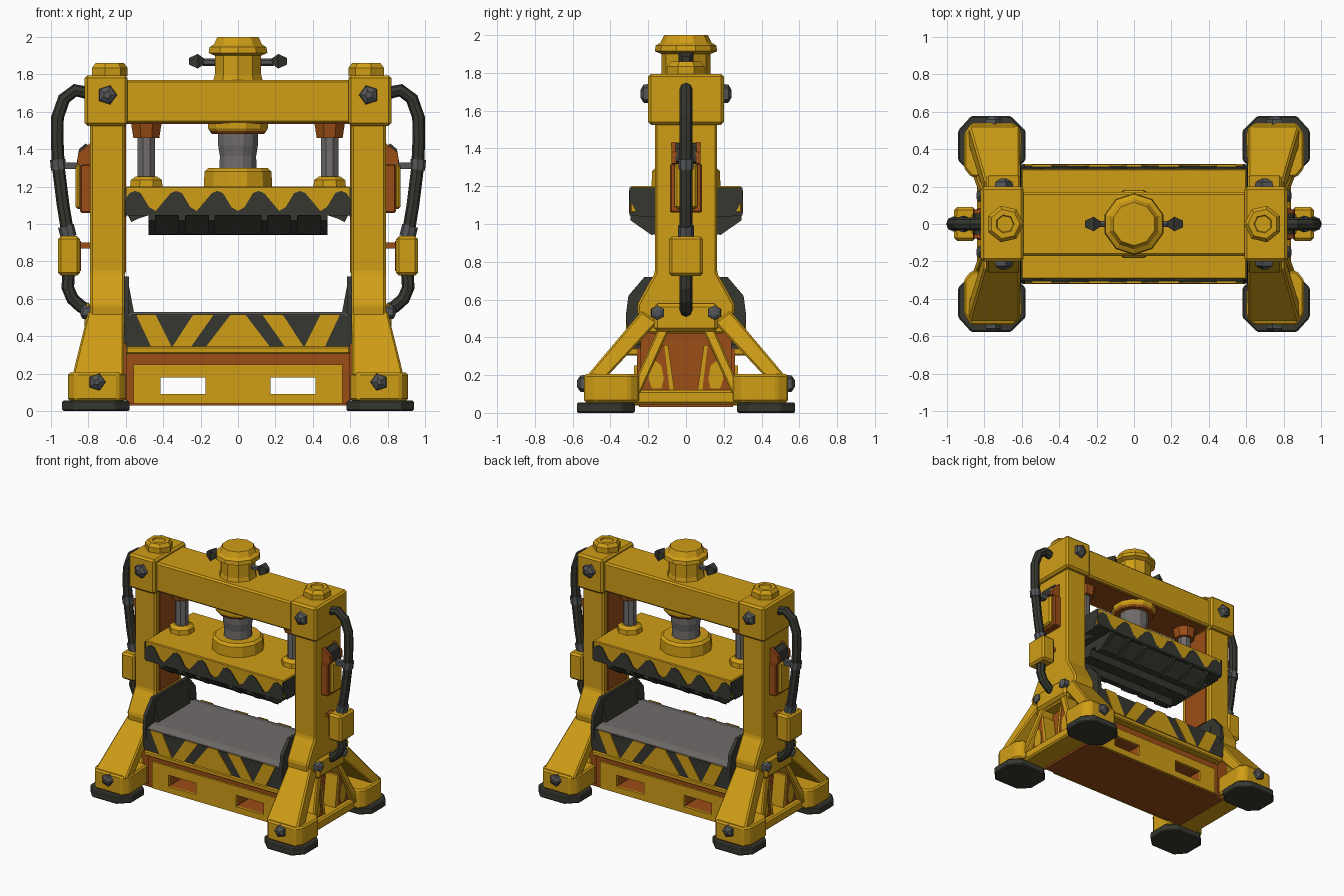
import bpy, bmesh, math
from mathutils import Vector

if "Cube" in bpy.data.objects:
    bpy.data.objects.remove(bpy.data.objects["Cube"])


def material(name, rgb):
    m = bpy.data.materials.new(name)
    m.diffuse_color = (*rgb, 1)
    m.use_nodes = True
    m.node_tree.nodes["Principled BSDF"].inputs["Base Color"].default_value = m.diffuse_color
    return m


YELLOW = material("machine yellow", (0.63, 0.34, 0.008))
ORANGE = material("rust orange", (0.33, 0.075, 0.008))
DARK = material("dark rubber", (0.038, 0.038, 0.03))
STEEL = material("steel grey", (0.16, 0.15, 0.145))
BOLT = material("bolt grey", (0.085, 0.09, 0.095))


def skin(name, rings, mat, mir="", bevel=0.0):
    """Join closed rings of points in order, cap the ends, mirror in world axes."""
    bm = bmesh.new()
    vs = [[bm.verts.new(p) for p in r] for r in rings]
    n = len(rings[0])
    for a, b in zip(vs, vs[1:]):
        for i in range(n):
            j = (i + 1) % n
            bm.faces.new((a[i], a[j], b[j], b[i]))
    bm.faces.new(vs[0])
    bm.faces.new(vs[-1])
    bmesh.ops.recalc_face_normals(bm, faces=bm.faces)
    me = bpy.data.meshes.new(name)
    bm.to_mesh(me)
    bm.free()
    me.materials.append(mat)
    ob = bpy.data.objects.new(name, me)
    bpy.context.collection.objects.link(ob)
    if bevel:
        b = ob.modifiers.new("bevel", 'BEVEL')
        b.width, b.segments = bevel, 1
    if mir:
        m = ob.modifiers.new("mirror", 'MIRROR')
        m.use_axis = ("x" in mir, "y" in mir, False)
        m.use_mirror_merge = False
    return ob


def place(axis, u, v, w):
    return {"x": (w, u, v), "y": (u, w, v), "z": (u, v, w)}[axis]


def prism(name, mat, axis, poly, a, b, mir="", bevel=0.0):
    return skin(name, [[place(axis, u, v, w) for u, v in poly] for w in (a, b)], mat, mir, bevel)


def box(name, mat, x, y, z, mir="", bevel=0.0):
    poly = [(x[0], y[0]), (x[1], y[0]), (x[1], y[1]), (x[0], y[1])]
    return prism(name, mat, "z", poly, z[0], z[1], mir, bevel)


def lathe(name, mat, axis, c, prof, sides, mir=""):
    """prof = (position along axis, radius); c = centre in the other two axes."""
    rings = [[place(axis, c[0] + r * math.cos(2 * math.pi * (k + .5) / sides),
                    c[1] + r * math.sin(2 * math.pi * (k + .5) / sides), w)
              for k in range(sides)] for w, r in prof]
    return skin(name, rings, mat, mir)


def hose(name, mat, path, r, mir):
    pts = [Vector((x, 0, z)) for x, z in path]
    rings = []
    for i, p in enumerate(pts):
        t = (pts[min(i + 1, len(pts) - 1)] - pts[max(i - 1, 0)]).normalized()
        n = Vector((t.z, 0, -t.x))
        rings.append([p + r * (math.cos(k * math.pi / 4) * n + math.sin(k * math.pi / 4) * Vector((0, 1, 0)))
                      for k in range(8)])
    return skin(name, rings, mat, mir)


def sym(pts):
    """Complete a half outline (u > 0, top to bottom) with its mirror image."""
    return pts + [(-u, v) for u, v in reversed(pts)]


def ring4(x0, x1, y0, y1, z0, z1):
    return [(x0, y0, z0), (x1, y0, z0), (x1, y1, z1), (x0, y1, z1)]


# Feet: rubber pads, blocks and sloping legs
pad = [(.66, .27), (.87, .27), (.94, .34), (.94, .5), (.87, .578), (.66, .578), (.58, .5), (.58, .34)]
prism("foot_pad", DARK, "z", pad, 0, .055, "xy", .008)
foot = [(.61, .25), (.87, .25), (.91, .3), (.91, .48), (.87, .54), (.64, .54), (.6, .49)]
prism("foot_block", YELLOW, "z", foot, .055, .205, "xy", .012)
skin("sloped_leg", [ring4(.61, .80, .15, .235, .48, .54), ring4(.61, .885, .42, .53, .19, .19)], YELLOW, "xy", .01)
skin("inner_strut", [ring4(.66, .80, .09, .15, .44, .44), ring4(.66, .86, .245, .3, .1, .1)], YELLOW, "xy", .008)

# Columns with flared base, and the webs below them
prism("column", YELLOW, "x", sym([(.165, 1.55), (.165, .74), (.2, .68), (.26, .57), (.25, .48), (.2, .42)]),
      .605, .79, "x", .012)
box("column_base_cap", YELLOW, (.78, .82), (-.17, .17), (.43, .58), "x", .02)
box("column_inner_panel", ORANGE, (.598, .61), (-.12, .12), (.74, 1.53), "x")
box("column_end_web", ORANGE, (.6, .70), (-.24, .24), (.06, .44), "x")
prism("web_panel", ORANGE, "x", [(.075, .11), (.25, .11), (.2, .26), (.12, .36), (.1, .36)], .69, .8, "xy")
prism("web_oval", YELLOW, "x", [(.13, .13), (.18, .13), (.198, .18), (.19, .24), (.16, .275), (.13, .25), (.118, .18)],
      .795, .806, "xy")
prism("web_centre_strut", YELLOW, "x", [(.06, .11), (.085, .11), (.115, .36), (.095, .36)], .7, .805, "xy")
box("end_crossbar", YELLOW, (.64, .84), (-.29, .29), (.045, .12), "x", .012)

# Base with through slots, faced with yellow plates
slots = [("low_rail", 0, .60, .04, .09), ("high_rail", 0, .60, .18, .34),
         ("mid_post", 0, .175, .09, .18), ("end_post", .415, .60, .09, .18)]
for nm, x0, x1, z0, z1 in slots:
    box("base_" + nm, ORANGE, (x0, x1), (-.26, .26), (z0, z1), "x")
    box("front_plate_" + nm, YELLOW, (x0, min(x1, .56)), (.255, .275), (z0, min(z1, .25)), "xy")
box("base_floor", ORANGE, (-.66, .66), (-.25, .25), (.03, .05))
box("base_lip", YELLOW, (-.6, .6), (-.32, .32), (.305, .345), "", .008)

# Lower bed with hazard stripes, steel top and end guards
box("bed_block", DARK, (-.6, .6), (-.31, .31), (.34, .51))
prism("bed_steel_top", STEEL, "x", sym([(.24, .53), (.3, .515), (.305, .5)]), -.58, .58)
prism("bed_end_guard", DARK, "x", sym([(.22, .72), (.305, .62), (.318, .52), (.305, .36)]), .583, .61, "x")
prism("guard_fillet", DARK, "y", [(.585, .68), (.585, .52), (.555, .52)], -.2, .2, "x")
stripes = [[(.0, .345), (.17, .345), (.04, .515), (0, .515)],
           [(.25, .345), (.35, .345), (.24, .515), (.13, .515)],
           [(.355, .345), (.465, .345), (.545, .515), (.44, .515)]]
for s in stripes:
    prism("bed_stripe", YELLOW, "y", s, .308, .317, "xy")

# Moving platen with scalloped hazard edge and ribbed die
box("platen", YELLOW, (-.602, .602), (-.295, .295), (1.06, 1.2), "", .006)
prism("platen_end_plate", DARK, "x", sym([(.3, 1.192), (.3, 1.13), (.25, 1.04)]), .596, .606, "x")
for x in (.11, .33, .55):
    w = min(.11, .603 - x)
    prism("platen_scallop", DARK, "y",
          [(x - .11, 1.055), (x + w, 1.055), (x + w, 1.07 if w > .1 else 1.13), (x + .03, 1.165), (x, 1.177),
           (x - .03, 1.165), (x - .075, 1.09), (x - .11, 1.07)], .293, .302, "xy")
box("platen_underside", DARK, (-.6, .6), (-.298, .298), (1.045, 1.065))
die = [(.29, 1.05), (.18, .945), (.13, .94), (.11, .99), (.07, .99), (.05, .94)]
prism("ribbed_die", DARK, "x", sym(die), -.475, .475)
for x in (.14, .3, .46):
    prism("die_rib", DARK, "x", [(.295, 1.06), (.295, 1.02), (.18, .94), (.15, 1.0)], x - .018, x + .018, "xy")
prism("platen_guide_tab", DARK, "y", [(.47, 1.05), (.59, 1.05), (.57, 1.01), (.53, 1.03)], -.16, .16, "x")

# Ram and guide rods
lathe("ram_rod", STEEL, "z", (0, 0), [(1.2, .11), (1.36, .1), (1.42, .11), (1.54, .11)], 12)
lathe("ram_lower_collar", YELLOW, "z", (0, 0), [(1.19, .19), (1.28, .185), (1.3, .165), (1.3, .12)], 12)
lathe("ram_upper_collar", YELLOW, "z", (0, 0), [(1.495, .155), (1.51, .165), (1.55, .165)], 12)
lathe("ram_collar_underside", ORANGE, "z", (0, 0), [(1.482, .145), (1.497, .157)], 12)
lathe("guide_rod", STEEL, "z", (.49, 0), [(1.19, .05), (1.5, .05)], 8, "x")
lathe("guide_rod_top_collar", ORANGE, "z", (.49, 0), [(1.46, .075), (1.55, .09)], 8, "x")
lathe("guide_rod_foot", YELLOW, "z", (.49, 0), [(1.19, .095), (1.235, .09), (1.255, .06)], 8, "x")

# Crown beam, corner blocks and nuts
box("crown_beam", YELLOW, (-.61, .61), (-.17, .17), (1.54, 1.77), "", .012)
box("crown_underside", ORANGE, (-.6, .6), (-.14, .14), (1.535, 1.545))
box("corner_block", YELLOW, (.59, .82), (-.2, .2), (1.525, 1.795), "x", .015)
lathe("corner_nut", YELLOW, "z", (.69, 0), [(1.79, .1), (1.835, .1), (1.86, .08), (1.86, .05), (1.85, .045)], 7, "x")

# Cylinder head on the crown, with side fittings
lathe("cylinder_head", YELLOW, "z", (0, 0),
      [(1.76, .14), (1.8, .13), (1.9, .13), (1.915, .165), (1.945, .16), (1.96, .135), (2.0, .115)], 10)
lathe("head_fitting", BOLT, "x", (0, 1.865), [(.11, .02), (.19, .02)], 6, "x")
lathe("head_fitting_nut", DARK, "x", (0, 1.87), [(.18, .02), (.215, .055), (.262, .025)], 4, "x")

# Hydraulic hoses, clamps and valve boxes
hose("upper_hose", DARK, [(.8, 1.7), (.87, 1.715), (.93, 1.67), (.965, 1.57), (.967, 1.45), (.96, 1.3),
                          (.935, 1.1), (.905, .92)], .034, "x")
hose("lower_hose", DARK, [(.905, .75), (.91, .66), (.885, .6), (.84, .56), (.79, .53)], .034, "x")
hose("hose_clamp", BOLT, [(.964, 1.345), (.959, 1.29)], .041, "x")
box("clamp_arm", BOLT, (.85, .94), (-.02, .02), (1.295, 1.33), "x")
hose("hose_ferrule", BOLT, [(.92, .99), (.905, .93)], .043, "x")
box("valve_box", YELLOW, (.845, .962), (-.09, .09), (.725, .935), "x", .015)
box("valve_box_back", ORANGE, (.84, .86), (-.07, .07), (.75, .91), "x")
box("valve_box_bracket", ORANGE, (.785, .85), (-.03, .03), (.87, .9), "x")

# Side housings on the columns
box("side_housing", ORANGE, (.78, .845), (-.085, .085), (1.06, 1.32), "x", .008)
box("side_housing_cover", YELLOW, (.835, .868), (-.06, .06), (1.08, 1.32), "x", .012)
prism("side_housing_cap", DARK, "y", [(.78, 1.3), (.862, 1.33), (.85, 1.4), (.815, 1.43), (.78, 1.41)],
      -.055, .055, "x")
prism("side_housing_cheek", ORANGE, "y", [(.78, 1.31), (.86, 1.32), (.855, 1.38), (.78, 1.44)], .05, .078, "xy")

# Bolts
lathe("corner_bolt", BOLT, "y", (.70, 1.69), [(.19, .055), (.225, .05), (.242, .02)], 5, "xy")
lathe("foot_bolt", BOLT, "y", (.755, .155), [(.52, .05), (.56, .045), (.578, .015)], 5, "xy")
lathe("column_base_bolt", BOLT, "x", (.15, .53), [(.78, .04), (.83, .038), (.842, .018)], 6, "xy")
